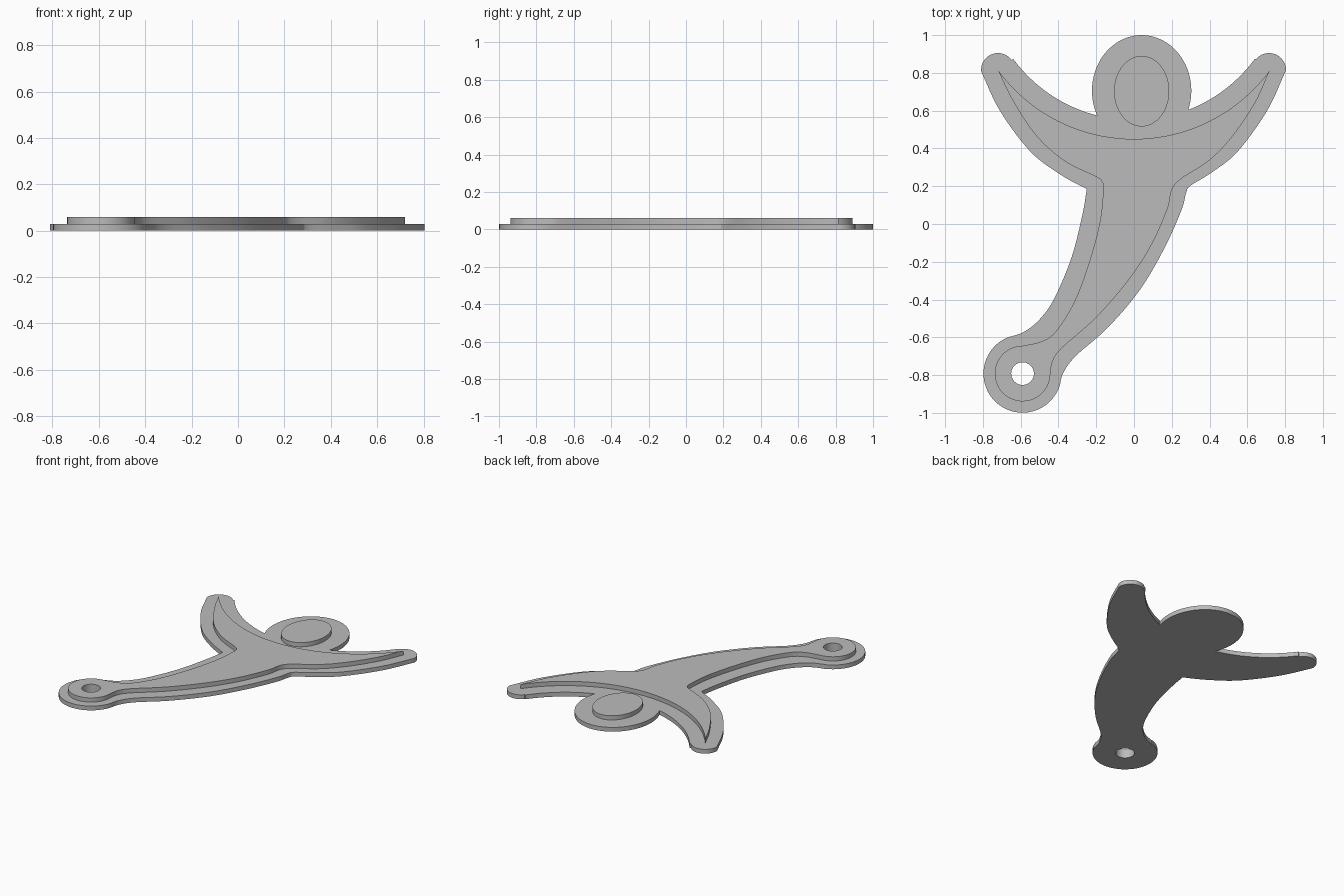
import bpy, bmesh
from math import radians, cos, sin
from mathutils import Vector

if "Cube" in bpy.data.objects:
    bpy.data.objects.remove(bpy.data.objects["Cube"])

grey = bpy.data.materials.new("plain grey")
grey.diffuse_color = (0.5, 0.5, 0.5, 1)
grey.use_nodes = True
grey.node_tree.nodes["Principled BSDF"].inputs["Base Color"].default_value = grey.diffuse_color

THICK = 0.03
FOOT = (-0.59, -0.792)


def arc(c, rx, ry, a0, a1, n):
    """Points on an elliptical arc, angles in degrees."""
    angles = [radians(a0 + (a1 - a0) * i / n) for i in range(n + 1)]
    return [Vector((c[0] + rx * cos(a), c[1] + ry * sin(a))) for a in angles]


def spline(pts, n=7):
    """Smooth curve through the given points."""
    p = [Vector(q) for q in pts]
    p = [2 * p[0] - p[1]] + p + [2 * p[-1] - p[-2]]
    out = []
    for a, b, c, d in zip(p, p[1:], p[2:], p[3:]):
        for i in range(n):
            t = i / n
            out.append(0.5 * (2 * b + (c - a) * t + (2 * a - 5 * b + 4 * c - d) * t * t
                              + (3 * b - a - 3 * c + d) * t ** 3))
    return out + [p[-2]]


def plate(name, loops, z):
    """Flat plate with the first loop as outline and the others as holes."""
    bm = bmesh.new()
    for loop in loops:
        clean = []
        for q in loop:
            if not clean or (q - clean[-1]).length > 0.002:
                clean.append(q)
        if (clean[0] - clean[-1]).length < 0.002:
            clean.pop()
        vs = [bm.verts.new((q.x, q.y, z)) for q in clean]
        for a, b in zip(vs, vs[1:] + vs[:1]):
            bm.edges.new((a, b))
    bmesh.ops.triangle_fill(bm, edges=bm.edges[:], use_beauty=True, normal=(0, 0, 1))
    ext = bmesh.ops.extrude_face_region(bm, geom=bm.faces[:], use_keep_orig=True)
    top = [g for g in ext["geom"] if isinstance(g, bmesh.types.BMVert)]
    bmesh.ops.translate(bm, verts=top, vec=(0, 0, THICK))
    bmesh.ops.recalc_face_normals(bm, faces=bm.faces[:])
    me = bpy.data.meshes.new(name)
    bm.to_mesh(me)
    bm.free()
    me.materials.append(grey)
    ob = bpy.data.objects.new(name, me)
    bpy.context.collection.objects.link(ob)
    bpy.ops.object.select_all(action='DESELECT')
    bpy.context.view_layer.objects.active = ob
    ob.select_set(True)
    bpy.ops.object.shade_smooth_by_angle(angle=radians(30))


hole = arc(FOOT, 0.06, 0.06, 0, 360, 40)

# Base plate: neckline and head, left arm, left side, foot, right side and arm
NECK = (0, 1.343)
base = arc(NECK, 0.793, 0.793, -36.3, -68.6, 14)
base += arc((0.0405, 0.705), 0.263, 0.295, -19, 207, 48)
base += arc(NECK, 0.793, 0.793, -104.2, -143.7, 16)
base += arc((-0.72, 0.815), 0.09, 0.09, 36.3, 183, 18)
base += spline([(-0.81, 0.81), (-0.71, 0.6), (-0.55, 0.385), (-0.39, 0.262), (-0.25, 0.185)])
base += spline([(-0.25, 0.185), (-0.273, 0.05), (-0.33, -0.175), (-0.42, -0.39),
                (-0.495, -0.5), (-0.575, -0.567), (-0.652, -0.597)])
base += arc(FOOT, 0.207, 0.207, 108, 342, 40)
base += spline([(-0.393, -0.856), (-0.375, -0.79), (-0.31, -0.7), (-0.14, -0.55),
                (0.03, -0.35), (0.16, -0.13), (0.25, 0.07), (0.276, 0.165), (0.3, 0.203),
                (0.415, 0.275), (0.55, 0.385), (0.705, 0.6), (0.803, 0.81)])
base += arc((0.715, 0.815), 0.09, 0.09, -3, 140, 18)
plate("base_plate", [base, hole], 0)

# Raised body with arms
body = arc(NECK, 0.893, 0.893, -36.3, -143.7, 40)
body += spline([(-0.72, 0.814), (-0.645, 0.66), (-0.52, 0.47), (-0.37, 0.335), (-0.205, 0.252),
                (-0.172, 0.228), (-0.163, 0.185), (-0.18, 0.015), (-0.235, -0.195),
                (-0.315, -0.41), (-0.415, -0.57), (-0.49, -0.622), (-0.59, -0.645)])
body += arc(FOOT, 0.147, 0.147, 90, 360, 40)
body += spline([(-0.443, -0.792), (-0.43, -0.725), (-0.38, -0.655), (-0.205, -0.5),
                (-0.035, -0.305), (0.09, -0.115), (0.177, 0.08), (0.2, 0.18), (0.25, 0.24),
                (0.39, 0.33), (0.51, 0.45), (0.64, 0.64), (0.719, 0.814)])
plate("raised_body", [body, hole], THICK)

# Raised head
plate("raised_head", [arc((0.0405, 0.703), 0.146, 0.187, 0, 360, 56)], THICK)
